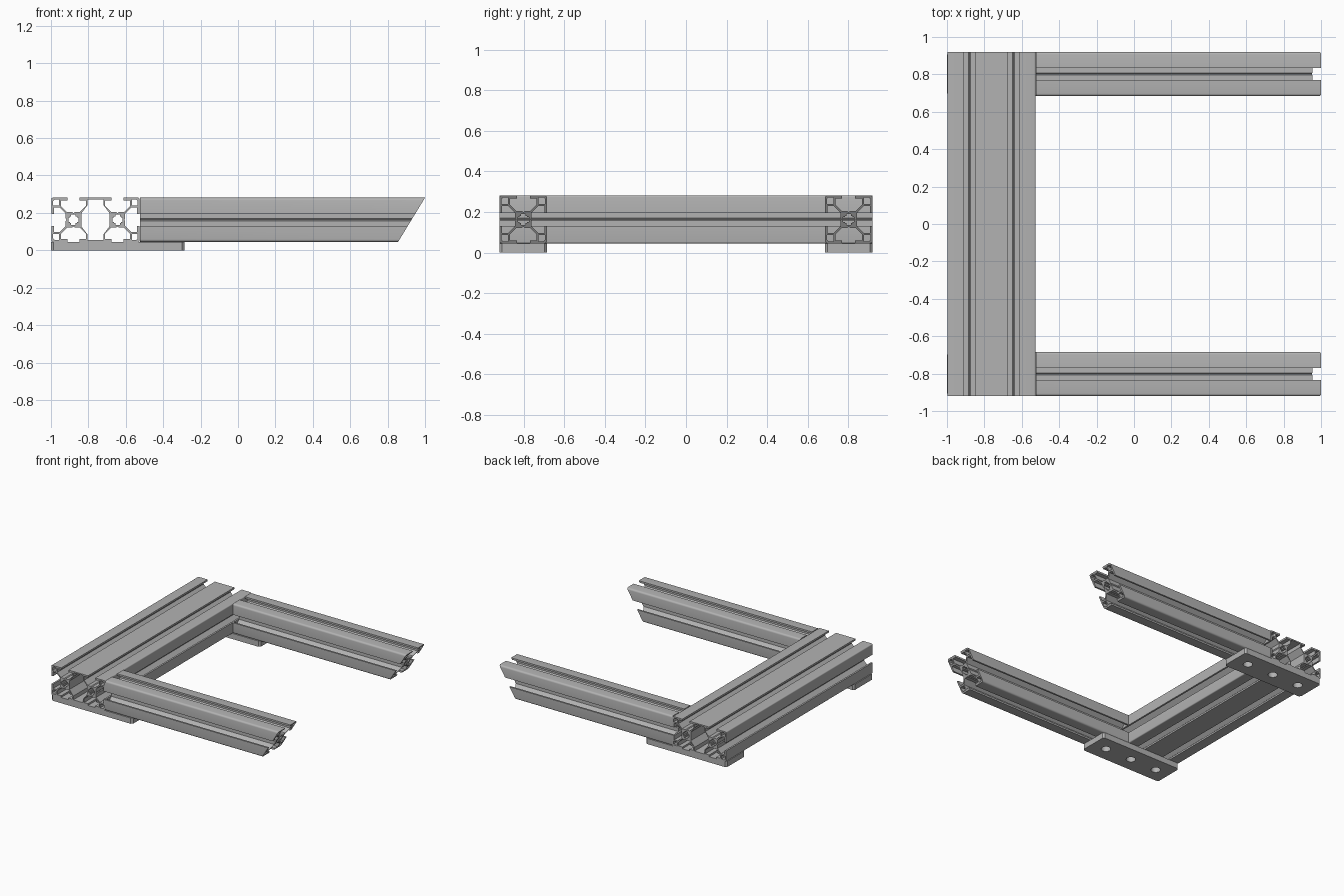
import bpy
import bmesh
from math import sin, cos, pi
from mathutils import Matrix, Vector

cube = bpy.data.objects.get("Cube")
if cube:
    bpy.data.objects.remove(cube, do_unlink=True)

aluminium = bpy.data.materials.new("aluminium_grey")
aluminium.use_nodes = True
GREY = (0.45, 0.45, 0.45, 1)
aluminium.diffuse_color = GREY
aluminium.node_tree.nodes["Principled BSDF"].inputs["Base Color"].default_value = GREY

H = 0.118       # half of one profile cell
BASE = 0.045    # plate thickness
MID = BASE + H  # height of the profile axis
LEFT, JOINT, DEPTH = -1.0, -0.524, 0.92

# Half of one T slot, from the lip inwards to the core groove
SLOT = [(0.032, H), (0.032, H - 0.014), (0.066, H - 0.014), (0.066, 0.073),
        (0.034, 0.041), (0.006, 0.041), (0, 0.036)]


def turn(points, quarter, cx=0):
    """Rotate points clockwise by quarter turns and shift them along x."""
    for _ in range(quarter % 4):
        points = [(y, -x) for x, y in points]
    return [(x + cx, y) for x, y in points]


def slot(quarter, cx=0):
    left = [(-x, y) for x, y in SLOT]
    return turn(left + SLOT[-2::-1], quarter, cx)


def corner(quarter, r, cx=0):
    arc = [(H - r + r * sin(a * pi / 8), H - r + r * cos(a * pi / 8)) for a in range(5)]
    return turn(arc, quarter, cx)


def corner_hollow(quarter, cx=0):
    a, b = 0.076, H - 0.01
    return turn([(a, a), (a, b), (b - 0.008, b), (b, b - 0.008), (b, a)], quarter, cx)


def core_hole(cx=0):
    arm = [(-0.012, 0.027), (0.012, 0.027), (0.012, 0.018), (0.018, 0.018), (0.018, 0.012)]
    return [p for q in range(4) for p in turn(arm, q, cx)]


def circle(cx, cy, r, n=28):
    return [(cx + r * cos(2 * pi * i / n), cy + r * sin(2 * pi * i / n)) for i in range(n)]


def extrude(name, loops, length, axes, centre):
    """Extrude an outline with holes; axes are the world directions of u, v, length."""
    curve = bpy.data.curves.new(name, "CURVE")
    curve.dimensions = "2D"
    curve.fill_mode = "BOTH"
    curve.extrude = length / 2
    for loop in loops:
        spline = curve.splines.new("POLY")
        spline.points.add(len(loop) - 1)
        for point, (x, y) in zip(spline.points, loop):
            point.co = (x, y, 0, 1)
        spline.use_cyclic_u = True
    helper = bpy.data.objects.new(name + "_outline", curve)
    bpy.context.collection.objects.link(helper)
    bpy.context.view_layer.update()
    mesh = bpy.data.meshes.new_from_object(
        helper.evaluated_get(bpy.context.evaluated_depsgraph_get()))
    bpy.data.objects.remove(helper, do_unlink=True)
    mesh.transform(Matrix.Translation(Vector(centre)) @ Matrix(axes).transposed().to_4x4())
    bm = bmesh.new()
    bm.from_mesh(mesh)
    bmesh.ops.remove_doubles(bm, verts=bm.verts, dist=0.0001)
    bmesh.ops.recalc_face_normals(bm, faces=bm.faces)
    bm.to_mesh(mesh)
    bm.free()
    mesh.materials.clear()
    mesh.materials.append(aluminium)
    obj = bpy.data.objects.new(name, mesh)
    bpy.context.collection.objects.link(obj)
    bpy.ops.object.select_all(action="DESELECT")
    obj.select_set(True)
    bpy.context.view_layer.objects.active = obj
    bpy.ops.object.shade_smooth_by_angle(angle=pi / 6)
    return obj


# Wide cross beam: two cells side by side with a shared hollow
R = 0.008
outline = (slot(0, -H) + slot(0, H) + corner(0, R, H) + slot(1, H) + corner(1, R, H)
           + slot(2, H) + slot(2, -H) + corner(2, R, -H) + slot(3, -H) + corner(3, R, -H))
web = [(0.042, 0.034), (0.075, 0.078), (0.075, H - 0.01)]
half = [(x - H, y) for x, y in web]
half = [(x, -y) for x, y in reversed(half)] + half
middle = half + [(-x, y) for x, y in reversed(half)]
hollows = [corner_hollow(q, cx) for q, cx in ((0, H), (1, H), (2, -H), (3, -H))]
extrude("cross_beam", [outline, middle, core_hole(-H), core_hole(H)] + hollows, 2 * DEPTH,
        ((1, 0, 0), (0, 0, 1), (0, -1, 0)), ((LEFT + JOINT) / 2, 0, MID))

# Side rails with slanted free ends, each on a drilled joining plate
outline = [p for q in range(4) for p in slot(q) + corner(q, 0.014)]
hollows = [corner_hollow(q) for q in range(4)]
for side, label in ((1, "back"), (-1, "front")):
    y = side * (DEPTH - H)
    rail = extrude(label + "_rail", [outline, core_hole()] + hollows, 1 - JOINT,
                   ((0, 1, 0), (0, 0, 1), (1, 0, 0)), ((1 + JOINT) / 2, y, MID))
    for v in rail.data.vertices:
        if v.co.x > 0.5:
            v.co.x -= 0.61 * (MID + H - v.co.z)

    px, c = 0.357, 0.014
    plate = [(-px, -H + c), (-px + c, -H), (px - c, -H), (px, -H + c),
             (px, H - c), (px - c, H), (-px + c, H), (-px, H - c)]
    holes = [circle(i * 2 * H, 0, 0.035) for i in (-1, 0, 1)]
    extrude(label + "_joining_plate", [plate] + holes, BASE,
            ((1, 0, 0), (0, 1, 0), (0, 0, 1)), (LEFT + px, y, BASE / 2))
